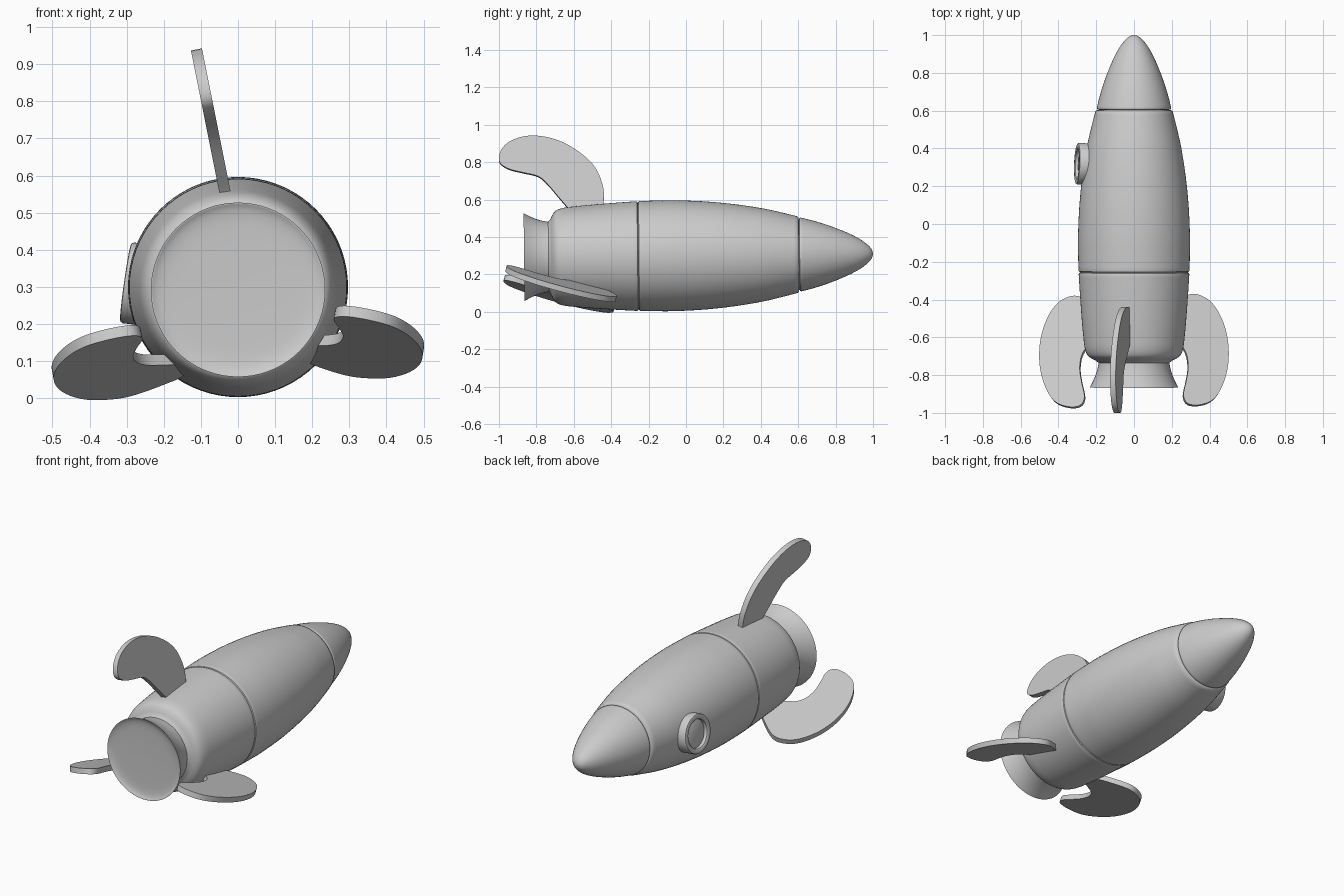
import bpy, bmesh, math
from mathutils import Vector, Matrix

if "Cube" in bpy.data.objects:
    bpy.data.objects.remove(bpy.data.objects["Cube"])

grey = bpy.data.materials.new("light_grey")
grey.diffuse_color = (0.6, 0.6, 0.6, 1)
grey.use_nodes = True
grey.node_tree.nodes["Principled BSDF"].inputs["Base Color"].default_value = grey.diffuse_color


def spline(pts, closed=False, steps=4):
    """Smooth curve through 2D points."""
    n, out = len(pts), []
    pick = lambda i: Vector(pts[i % n] if closed else pts[max(0, min(n - 1, i))])
    for i in range(n if closed else n - 1):
        a, b, c, d = (pick(i + k) for k in (-1, 0, 1, 2))
        for s in range(steps):
            t = s / steps
            out.append(0.5 * (2 * b + (c - a) * t + (2 * a - 5 * b + 4 * c - d) * t * t
                              + (3 * b - a - 3 * c + d) * t ** 3))
    if not closed:
        out.append(Vector(pts[-1]))
    return out


def finish(name, bm, angle=40):
    bmesh.ops.remove_doubles(bm, verts=bm.verts, dist=1e-5)
    bmesh.ops.recalc_face_normals(bm, faces=bm.faces)
    me = bpy.data.meshes.new(name)
    bm.to_mesh(me)
    bm.free()
    me.materials.append(grey)
    ob = bpy.data.objects.new(name, me)
    bpy.context.collection.objects.link(ob)
    bpy.ops.object.select_all(action='DESELECT')
    ob.select_set(True)
    bpy.context.view_layer.objects.active = ob
    bpy.ops.object.shade_smooth_by_angle(angle=math.radians(angle))
    return ob


def lathe(name, profile, matrix, seg=72):
    """Turn (distance along axis, radius) points around local z."""
    bm = bmesh.new()
    rings = [[bm.verts.new((r * math.cos(2 * math.pi * k / seg), r * math.sin(2 * math.pi * k / seg), h))
              for k in range(seg)] for h, r in profile]
    for a, b in zip(rings, rings[1:]):
        for k in range(seg):
            j = (k + 1) % seg
            bm.faces.new((a[k], a[j], b[j], b[k]))
    bmesh.ops.transform(bm, matrix=matrix, verts=bm.verts)
    return finish(name, bm)


def fin(name, outline, plane, thick=0.03):
    """Flat curved blade; plane maps a 2D outline point to 3D."""
    pts = [plane(*p) for p in spline(outline, True)]
    o, u, v = plane(0, 0), plane(1, 0), plane(0, 1)
    n = (u - o).cross(v - o).normalized() * thick
    bm = bmesh.new()
    face = bm.faces.new([bm.verts.new(p - n / 2) for p in pts])
    ext = bmesh.ops.extrude_face_region(bm, geom=[face], use_keep_orig=True)
    bmesh.ops.translate(bm, vec=n, verts=[g for g in ext["geom"] if isinstance(g, bmesh.types.BMVert)])
    return finish(name, bm)


def along(origin, direction):
    return Matrix.Translation(origin) @ Vector(direction).to_track_quat('Z', 'Y').to_matrix().to_4x4()


# Hull parts, turned around the long axis with grooves between them
axis = along((0, 0, 0.3005), (0, 1, 0.0095))
lathe("nose_cone", spline([(1, 0), (0.994, 0.022), (0.975, 0.046), (0.93, 0.08), (0.86, 0.116),
                           (0.77, 0.152), (0.69, 0.178), (0.62, 0.196)]) +
      [Vector((0.613, 0.197)), Vector((0.608, 0.194)), Vector((0.605, 0.184))], axis)
lathe("main_hull", [(0.605, 0.184), (0.602, 0.198)] +
      spline([(0.595, 0.205), (0.5, 0.229), (0.4, 0.251), (0.25, 0.274), (0.1, 0.289),
              (-0.05, 0.296), (-0.15, 0.296), (-0.245, 0.294)]) +
      [(-0.251, 0.292), (-0.255, 0.284)], axis)
lathe("rear_hull", [(-0.255, 0.284), (-0.259, 0.291)] +
      spline([(-0.265, 0.293), (-0.36, 0.287), (-0.5, 0.277), (-0.6, 0.268), (-0.66, 0.26),
              (-0.695, 0.246), (-0.712, 0.225), (-0.722, 0.205), (-0.735, 0.188)]), axis)
lathe("nozzle", spline([(-0.72, 0.186), (-0.75, 0.19), (-0.79, 0.2), (-0.83, 0.216), (-0.866, 0.235)]) +
      spline([(-0.866, 0.233), (-0.858, 0.215), (-0.853, 0.18), (-0.851, 0.1), (-0.85, 0)]), axis)

# Porthole on the left side: raised ring and recessed pane
port = along((-0.303, 0.32, 0.312), (-0.985, 0.04, 0.14))
lathe("porthole_ring", [(-0.08, 0.108), (-0.008, 0.11), (-0.002, 0.107), (0, 0.102), (0, 0.086),
                        (-0.004, 0.081), (-0.03, 0.078), (-0.08, 0.078)], port, 48)
lathe("porthole_pane", [(-0.05, 0.08), (-0.022, 0.079), (-0.018, 0.07), (-0.016, 0)], port, 48)

# Upper fin, outlined in (y, z)
fin("upper_fin", [(-0.6, 0.5), (-0.46, 0.5), (-0.443, 0.57), (-0.442, 0.66), (-0.48, 0.76), (-0.55, 0.836),
                  (-0.65, 0.9), (-0.75, 0.933), (-0.85, 0.938), (-0.94, 0.91), (-0.99, 0.86), (-0.998, 0.8),
                  (-0.95, 0.763), (-0.87, 0.742), (-0.79, 0.722), (-0.74, 0.68), (-0.68, 0.61), (-0.63, 0.55)],
    lambda y, z: Vector((-0.035 - 0.2 * (z - 0.555), y, z)))

# Two lower fins, outlined in (distance from centre, y)
side = [(0.15, -0.58), (0.15, -0.48), (0.2, -0.43), (0.28, -0.38), (0.34, -0.378), (0.41, -0.42), (0.465, -0.51),
        (0.495, -0.62), (0.497, -0.74), (0.47, -0.85), (0.42, -0.93), (0.35, -0.96), (0.285, -0.955),
        (0.26, -0.91), (0.275, -0.83), (0.285, -0.76), (0.275, -0.69), (0.24, -0.64)]
for name, s, a, b, c in (("right_fin", 1, 0.02, -0.16, -0.273), ("left_fin", -1, -0.032, -0.184, -0.28)):
    fin(name, side, lambda x, y: Vector((s * x, y - (0.01 if s < 0 else 0), a + b * x + c * y)))
